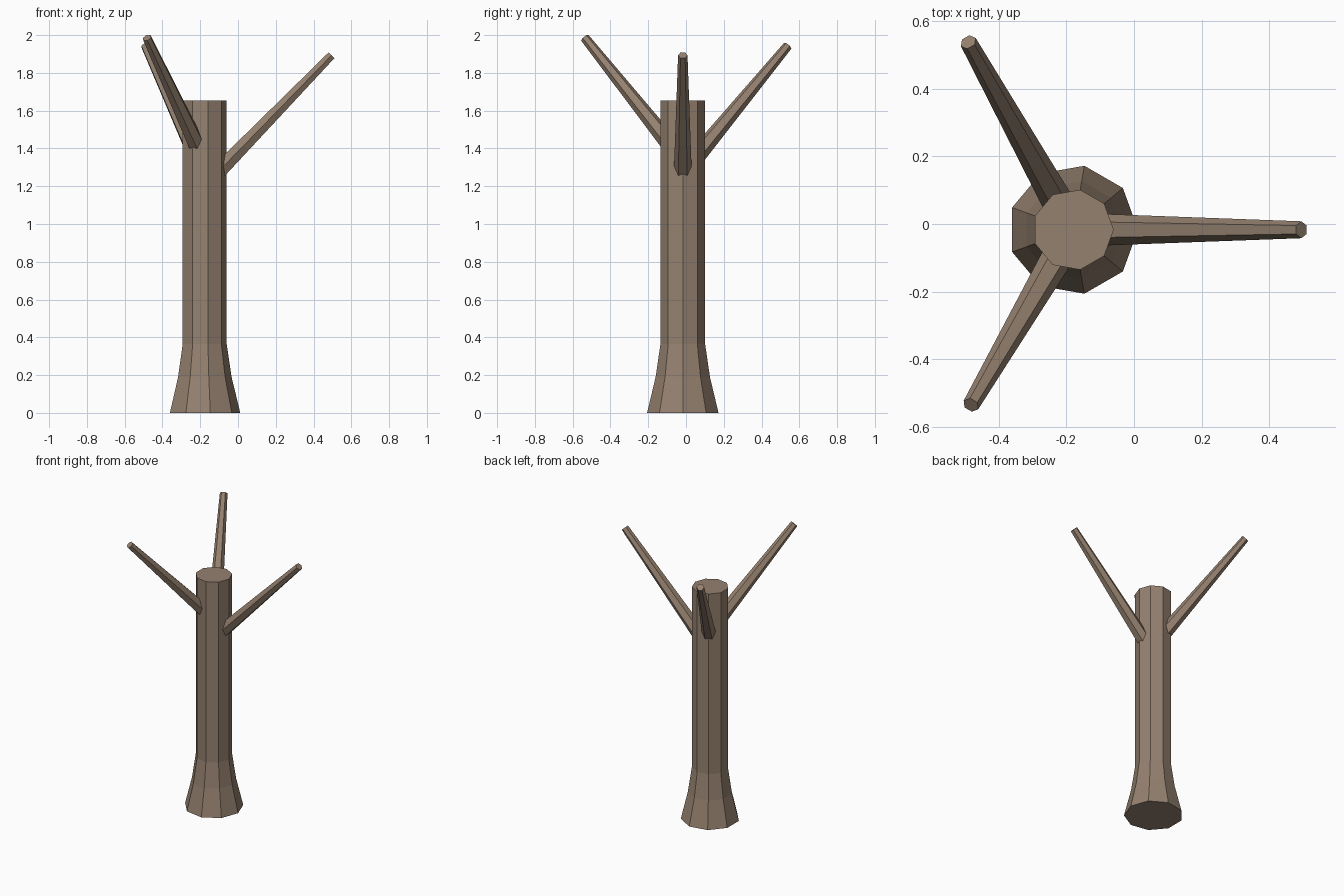
import bpy, bmesh, math
from mathutils import Vector

if "Cube" in bpy.data.objects:
    bpy.data.objects.remove(bpy.data.objects["Cube"])

bark = bpy.data.materials.new("bark")
bark.diffuse_color = (0.30, 0.22, 0.16, 1)
bark.use_nodes = True
bark.node_tree.nodes["Principled BSDF"].inputs["Base Color"].default_value = bark.diffuse_color
AXIS = Vector((-0.18, -0.017, 0))


def ring_tube(name, sides, rings):
    """Flat-shaded capped tube; rings = (centre, radius, u axis, v axis)."""
    bm = bmesh.new()
    loops = []
    for c, r, u, v in rings:
        angles = [2 * math.pi * i / sides for i in range(sides)]
        loops.append([bm.verts.new(c + r * (math.cos(a) * u + math.sin(a) * v)) for a in angles])
    for lo, hi in zip(loops, loops[1:]):
        for i in range(sides):
            j = (i + 1) % sides
            bm.faces.new((lo[i], lo[j], hi[j], hi[i]))
    bm.faces.new(loops[0][::-1])
    bm.faces.new(loops[-1])
    bmesh.ops.recalc_face_normals(bm, faces=bm.faces[:])
    me = bpy.data.meshes.new(name)
    bm.to_mesh(me)
    bm.free()
    me.materials.append(bark)
    ob = bpy.data.objects.new(name, me)
    bpy.context.collection.objects.link(ob)
    return ob


# Nine-sided trunk with flared foot
X, Y, Z = Vector((1, 0, 0)), Vector((0, 1, 0)), Vector((0, 0, 1))
profile = [(0.192, 0), (0.146, 0.19), (0.12, 0.365), (0.12, 1.655)]
ring_tube("trunk", 9, [(AXIS + Z * z, r, X, Y) for r, z in profile])

# Six-sided tapering branches, rooted on the trunk axis
branches = {
    "right_branch": (1.20, (0.495, -0.017, 1.893)),
    "back_branch": (1.27, (-0.49, 0.538, 1.943)),
    "front_branch": (1.337, (-0.482, -0.535, 1.985)),
}
for name, (z, tip) in branches.items():
    start, end = AXIS + Z * z, Vector(tip)
    d = (end - start).normalized()
    side = Z.cross(d).normalized()
    up = d.cross(side)
    ring_tube(name, 6, [(start, 0.05, side, up), (end, 0.025, side, up)])
